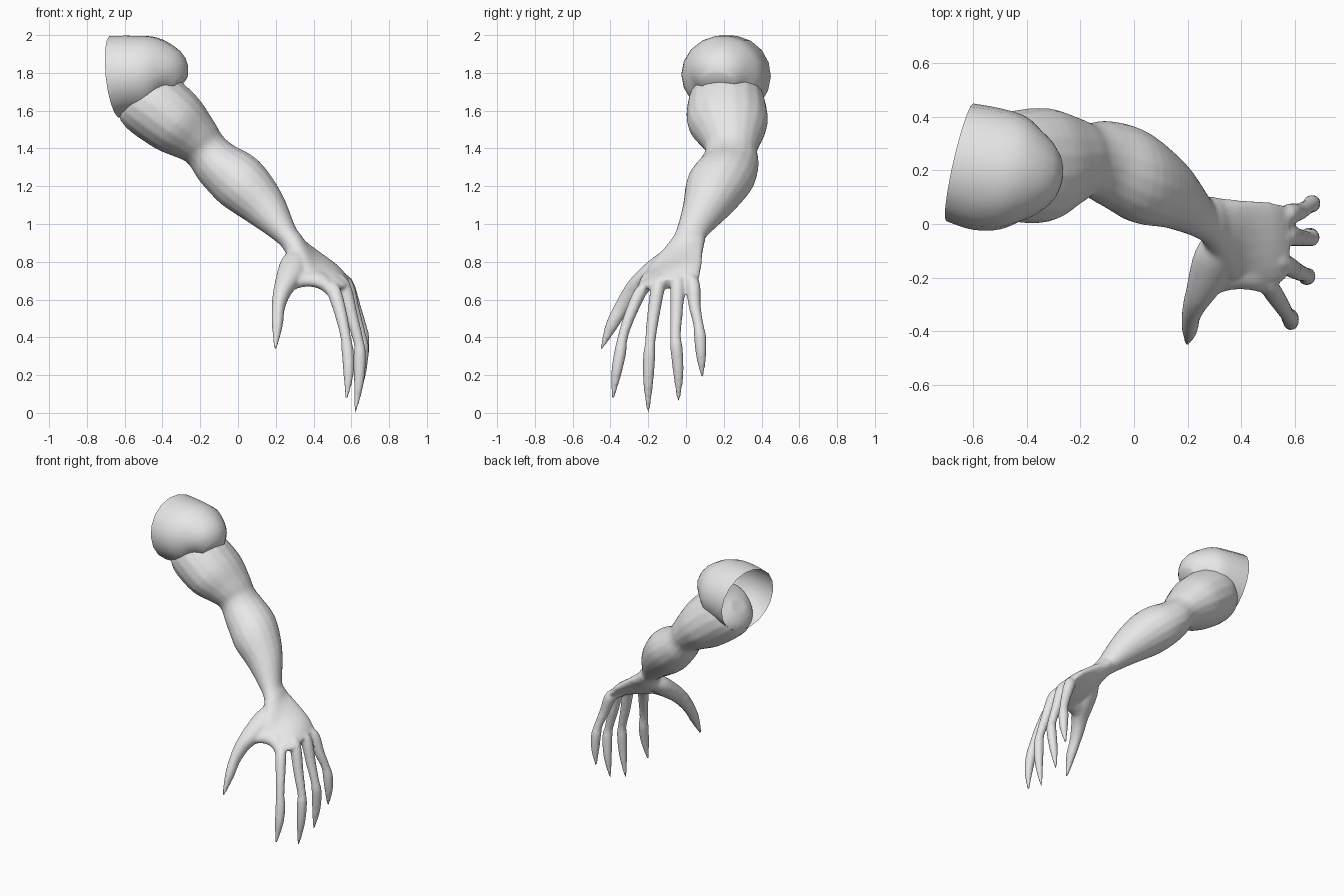
import bpy
import bmesh
import math
from mathutils import Vector

SIDES = 18
STEPS = 4

cube = bpy.data.objects.get("Cube")
if cube:
    bpy.data.objects.remove(cube, do_unlink=True)

skin = bpy.data.materials.new("plain grey")
skin.use_nodes = True
GREY = (0.8, 0.8, 0.8, 1)
skin.diffuse_color = GREY
skin.node_tree.nodes["Principled BSDF"].inputs["Base Color"].default_value = GREY


def catmull(a, b, c, d, t):
    """Smooth blend between vectors b and c."""
    return 0.5 * (2 * b + (c - a) * t + (2 * a - 5 * b + 4 * c - d) * t ** 2
                  + (3 * b - a - 3 * c + d) * t ** 3)


def refine(rows):
    """Add smooth in-between rows to a list of number rows."""
    rows = [Vector(r) for r in rows]
    last = len(rows) - 1
    out = []
    for i in range(last):
        a, d = rows[max(i - 1, 0)], rows[min(i + 2, last)]
        out += [catmull(a, rows[i], rows[i + 1], d, k / STEPS) for k in range(STEPS)]
    return out + [rows[last]]


def loft(bm, rows, across, open_start=False):
    """Skin oval rings: x, y, z, thickness, width, rise of the width axis."""
    rows = refine(rows)
    centres = [Vector(r[:3]) for r in rows]
    rings = []
    faces = []
    for i, (row, centre) in enumerate(zip(rows, centres)):
        ahead = centres[min(i + 1, len(rows) - 1)] - centres[max(i - 1, 0)]
        wide = (Vector(across) + Vector((0, 0, row[5]))).normalized()
        thick = ahead.cross(wide).normalized()
        ring = []
        for k in range(SIDES):
            ang = math.tau * k / SIDES
            ring.append(bm.verts.new(centre + thick * row[3] * math.sin(ang)
                                     + wide * row[4] * math.cos(ang)))
        rings.append(ring)
    for lower, upper in zip(rings, rings[1:]):
        for k in range(SIDES):
            n = (k + 1) % SIDES
            faces.append(bm.faces.new((lower[k], lower[n], upper[n], upper[k])))
    faces.append(bm.faces.new(rings[-1]))
    if not open_start:
        faces.append(bm.faces.new(rings[0][::-1]))
    bmesh.ops.recalc_face_normals(bm, faces=faces)


def finish(name, bm):
    """Turn a bmesh into a smooth-shaded object."""
    mesh = bpy.data.meshes.new(name)
    bm.to_mesh(mesh)
    bm.free()
    mesh.materials.append(skin)
    obj = bpy.data.objects.new(name, mesh)
    bpy.context.collection.objects.link(obj)
    bpy.ops.object.select_all(action="DESELECT")
    obj.select_set(True)
    bpy.context.view_layer.objects.active = obj
    bpy.ops.object.shade_smooth_by_angle(angle=math.radians(50))
    return obj


# Hollow shoulder cap, open at the body end
shoulder = bmesh.new()
loft(shoulder, [
    (-.65, .23, 1.78, .22, .225, 0),
    (-.55, .205, 1.79, .21, .232, 0),
    (-.45, .19, 1.79, .2, .215, 0),
    (-.37, .178, 1.775, .155, .16, 0),
    (-.315, .17, 1.735, .075, .09, 0),
], (.23, 1, 0), open_start=True)
finish("shoulder", shoulder)

# Upper arm, elbow, forearm, wrist and palm
arm = bmesh.new()
loft(arm, [
    (-.57, .215, 1.71, .05, .07, 0),
    (-.54, .215, 1.685, .16, .165, 0),
    (-.46, .215, 1.64, .188, .205, 0),
    (-.325, .22, 1.535, .177, .213, 0),
    (-.225, .235, 1.45, .138, .165, 0),
    (-.17, .24, 1.39, .118, .138, 0),
    (-.1, .225, 1.31, .135, .16, 0),
    (.01, .18, 1.22, .153, .177, 0),
    (.135, .12, 1.095, .121, .137, 0),
    (.25, .03, .95, .066, .087, 0),
    (.29, 0, .9, .06, .105, .2),
    (.33, -.045, .835, .06, .155, .45),
    (.4, -.075, .77, .053, .187, .55),
    (.505, -.075, .725, .046, .165, .33),
    (.565, -.07, .685, .034, .14, .15),
], (0, 1, 0))

# Four fingers, rooted in the palm and tapering to claw tips
PALM = Vector((.4, -.075, .77))
FINGER_RADII = (.028, .038, .033, .028, .033, .027, .007)
FINGERS = [
    # index
    [(.505, -.235, .65), (.545, -.295, .52), (.57, -.335, .4),
     (.582, -.35, .31), (.585, -.37, .2), (.574, -.387, .075)],
    # middle
    [(.555, -.145, .68), (.605, -.175, .5), (.64, -.19, .37),
     (.645, -.195, .3), (.64, -.2, .16), (.62, -.2, 0)],
    # ring
    [(.57, -.045, .685), (.615, -.05, .53), (.65, -.055, .41),
     (.66, -.05, .34), (.65, -.04, .2), (.63, -.04, .06)],
    # little
    [(.57, .035, .69), (.615, .045, .57), (.65, .065, .47),
     (.662, .075, .4), (.665, .08, .3), (.655, .086, .19)],
]
for joints in FINGERS:
    joints = [Vector(j) for j in joints]
    path = [joints[0].lerp(PALM, .4)] + joints
    loft(arm, [(*p, r, r, 0) for p, r in zip(path, FINGER_RADII)], (0, 1, 0))

# Thumb, with a thick fleshy base
loft(arm, [
    (.315, -.04, .84, .05, .05, 0),
    (.3, -.11, .795, .06, .075, 0),
    (.283, -.18, .74, .06, .077, 0),
    (.255, -.25, .68, .053, .062, 0),
    (.23, -.295, .625, .048, .047, 0),
    (.213, -.345, .55, .04, .035, 0),
    (.208, -.395, .46, .033, .029, 0),
    (.198, -.45, .335, .007, .007, 0),
], (1, 0, 0))

# Web of skin between thumb and index finger
loft(arm, [
    (.25, -.245, .665, .03, .04, .55),
    (.31, -.2, .705, .04, .065, .55),
    (.38, -.185, .715, .04, .065, .55),
    (.45, -.195, .695, .04, .06, .5),
    (.51, -.245, .625, .027, .027, .4),
], (0, 1, 0))

# Blend arm, palm and digits into one skin
arm_and_hand = finish("arm_and_hand", arm)
blend = arm_and_hand.modifiers.new("blend", "REMESH")
blend.mode = "VOXEL"
blend.voxel_size = 0.01
blend.use_smooth_shade = True
soften = arm_and_hand.modifiers.new("soften", "SMOOTH")
soften.factor = 0.5
soften.iterations = 6
